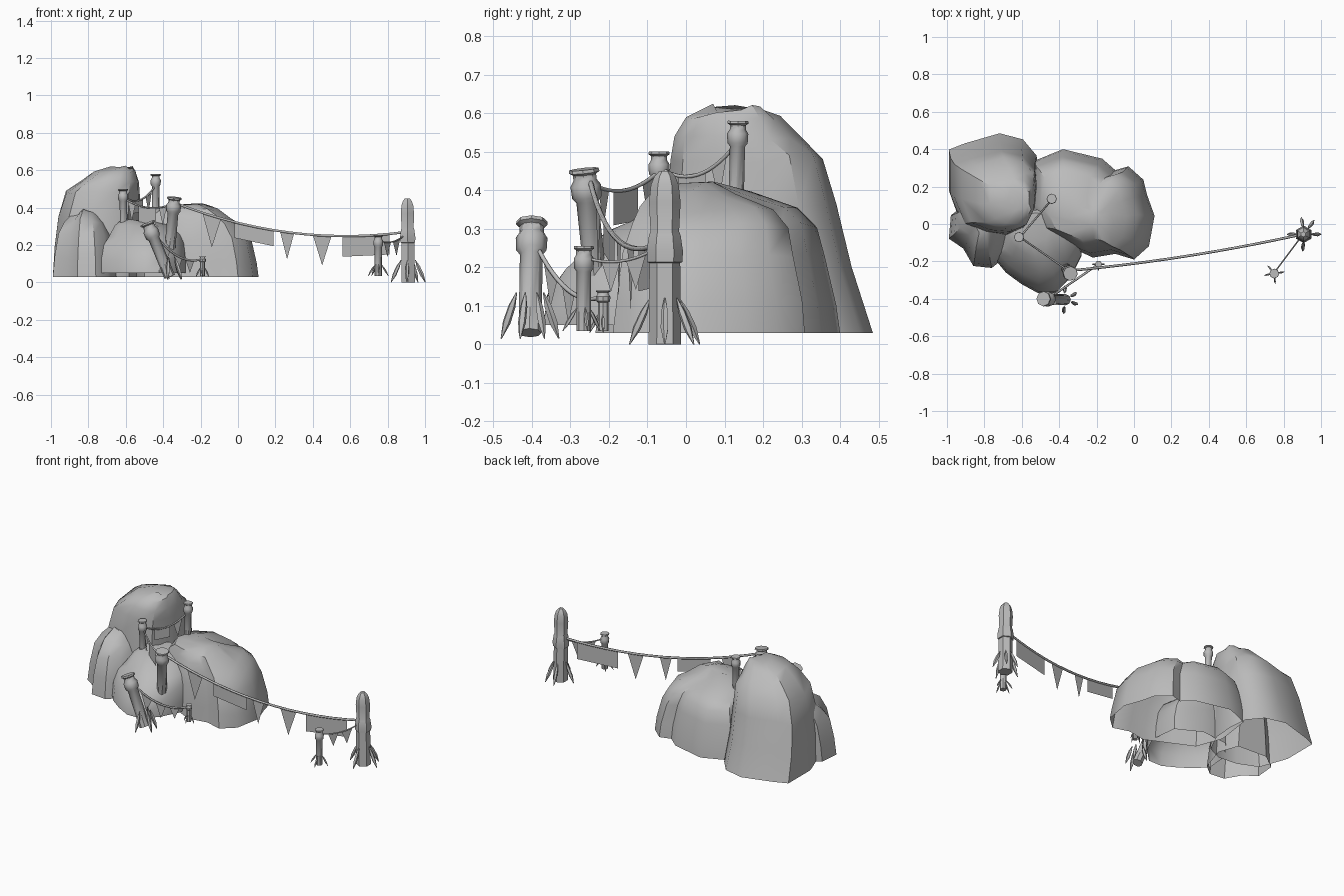
import bpy, bmesh, math, random
from mathutils import Vector

cube = bpy.data.objects.get("Cube")
if cube:
    bpy.data.objects.remove(cube, do_unlink=True)
random.seed(4)

# One plain grey for everything
GREY = (0.5, 0.5, 0.5, 1.0)
stone_grey = bpy.data.materials.new("stone_grey")
stone_grey.use_nodes = True
stone_grey.diffuse_color = GREY
stone_grey.node_tree.nodes["Principled BSDF"].inputs["Base Color"].default_value = GREY


def finish(name, bm, angle=None):
    """Turn a bmesh into a named object, smooth below the given angle."""
    mesh = bpy.data.meshes.new(name)
    bm.to_mesh(mesh)
    bm.free()
    mesh.materials.append(stone_grey)
    obj = bpy.data.objects.new(name, mesh)
    bpy.context.collection.objects.link(obj)
    if angle:
        bpy.ops.object.select_all(action='DESELECT')
        obj.select_set(True)
        bpy.context.view_layer.objects.active = obj
        bpy.ops.object.shade_smooth_by_angle(angle=math.radians(angle))
    return obj


def skin(bm, rings):
    """Join successive rings of vertices with quads."""
    for low, high in zip(rings, rings[1:]):
        n = len(low)
        for i in range(n):
            j = (i + 1) % n
            bm.faces.new((low[i], low[j], high[j], high[i]))


def rock(name, outline, tiers, rough=0.012):
    """Open-bottomed boulder: an outline fitted to a box at each height."""
    xs, ys = zip(*outline)
    width, depth = max(xs) - min(xs), max(ys) - min(ys)
    bm = bmesh.new()
    rings = []
    for level, (z, x0, x1, y0, y1) in enumerate(tiers):
        ring = []
        for x, y in outline:
            px = x0 + (x - min(xs)) / width * (x1 - x0)
            py = y0 + (y - min(ys)) / depth * (y1 - y0)
            lift = random.uniform(-rough, rough) if level else 0
            ring.append(bm.verts.new((px, py, z + lift)))
        rings.append(ring)
    skin(bm, rings)
    bm.faces.new(rings[-1])
    finish(name, bm, 38)


def lathe(name, start, end, profile, sides=6, angle=40):
    """Turned solid running from start to end; profile holds (fraction, radius)."""
    start, end = Vector(start), Vector(end)
    axis = end - start
    turn = axis.to_track_quat('Z', 'Y')
    bm = bmesh.new()
    rings = []
    for t, r in profile:
        ring = []
        for i in range(sides):
            a = math.tau * i / sides
            offset = turn @ Vector((r * math.cos(a), r * math.sin(a), 0))
            ring.append(bm.verts.new(start + axis * t + offset))
        rings.append(ring)
    skin(bm, rings)
    bm.faces.new(rings[0][::-1])
    bm.faces.new(rings[-1])
    finish(name, bm, angle)


def root_spikes(name, foot, inner, outer, height, angles):
    """Leaf-shaped spikes leaning against the foot of a post."""
    foot = Vector(foot)
    for i, deg in enumerate(angles):
        a = math.radians(deg)
        out = Vector((math.cos(a), math.sin(a), 0))
        r = height * 0.09
        lathe(f"{name}_spike_{i + 1}", foot + out * outer,
              foot + out * inner + Vector((0, 0, height)),
              [(0, r * 0.15), (0.35, r), (0.7, r * 0.9), (1, r * 0.15)], 5)


def post(name, foot, head, r):
    """Turned post with a ring near the head and a flared cap."""
    shape = [(0, 0.9), (0.7, 0.9), (0.74, 1.2), (0.85, 1.25), (0.9, 0.95), (0.95, 0.95), (0.97, 1.25), (1, 1.2)]
    lathe(name, foot, head, [(t, s * r) for t, s in shape], 8)


def rope(name, start, end, sag, flags=(), bow=0.0, r=0.006):
    """Hanging rope; flags hold (from, to, drop, kind)."""
    start, end = Vector(start), Vector(end)

    def at(t):
        return start.lerp(end, t) - 4 * t * (1 - t) * Vector((0, bow, sag))

    curve = bpy.data.curves.new(name, 'CURVE')
    curve.dimensions = '3D'
    curve.bevel_depth = r
    curve.bevel_resolution = 1
    steps = 14
    line = curve.splines.new('POLY')
    line.points.add(steps)
    for i, p in enumerate(line.points):
        p.co = (*at(i / steps), 1)
    curve.materials.append(stone_grey)
    obj = bpy.data.objects.new(name, curve)
    bpy.context.collection.objects.link(obj)
    bpy.ops.object.select_all(action='DESELECT')
    obj.select_set(True)
    bpy.context.view_layer.objects.active = obj
    bpy.ops.object.convert(target='MESH')

    for i, (t0, t1, drop, kind) in enumerate(flags):
        down = Vector((0, 0, drop))
        a, b = at(t0), at(t1)
        low = [b - down, a - down] if kind == "banner" else [(a + b) / 2 - down]
        bm = bmesh.new()
        bm.faces.new([bm.verts.new(p) for p in [a, b] + low])
        finish(f"{name}_{kind}_{i + 1}", bm)


# Boulders
rock("tall_boulder",
     [(-.98, .4), (-.98, .2), (-.92, .04), (-.8, -.01), (-.68, -.02), (-.59, .02), (-.53, .14),
      (-.52, .26), (-.53, .37), (-.6, .45), (-.72, .48), (-.9, .43)],
     [(.03, -.99, -.51, -.06, .485), (.2, -.98, -.52, -.06, .43), (.36, -.96, -.52, -.05, .39),
      (.48, -.92, -.525, -.04, .355), (.54, -.83, -.53, -.03, .29), (.59, -.77, -.545, .0, .245),
      (.615, -.68, -.56, .07, .2)])
rock("left_boulder",
     [(-.97, .04), (-.98, -.08), (-.91, -.13), (-.86, -.22), (-.77, -.23), (-.71, -.18),
      (-.66, -.02), (-.7, .1), (-.88, .11)],
     [(.03, -.99, -.64, -.235, .12), (.14, -.98, -.65, -.22, .12), (.25, -.96, -.67, -.19, .12),
      (.33, -.93, -.7, -.13, .12), (.38, -.88, -.74, -.05, .1)])
rock("front_boulder",
     [(-.73, -.2), (-.68, -.26), (-.6, -.32), (-.51, -.37), (-.42, -.37), (-.34, -.29),
      (-.28, -.17), (-.3, .0), (-.45, .08), (-.63, .06), (-.72, -.06)],
     [(.05, -.735, -.28, -.37, .08), (.13, -.73, -.28, -.36, .08), (.2, -.72, -.29, -.31, .08),
      (.25, -.69, -.31, -.26, .08), (.3, -.66, -.38, -.19, .08), (.33, -.62, -.45, -.11, .06)])
rock("main_hill",
     [(-.53, .34), (-.56, .12), (-.5, -.04), (-.37, -.1), (-.22, -.17), (-.1, -.15), (.0, -.18),
      (.08, -.11), (.11, .05), (.07, .16), (.05, .24), (-.03, .31), (-.1, .29), (-.17, .35), (-.38, .4)],
     [(.03, -.56, .11, -.19, .4), (.11, -.56, .1, -.18, .39), (.23, -.55, .07, -.165, .36),
      (.31, -.53, .02, -.14, .34), (.35, -.5, -.04, -.12, .29), (.39, -.45, -.11, -.09, .17),
      (.415, -.34, -.17, -.02, .09)], 0.008)

# Tall far post: hexagonal shaft, collar and rounded head
FAR = (.91, -.055, 0)
lathe("far_post", FAR, (.905, -.055, .45),
      [(0, .042), (.47, .04), (.475, .046), (.54, .047), (.63, .041), (.65, .037), (.82, .041),
       (.92, .036), (.97, .027), (1, .014)], 6, 35)
root_spikes("far_post", FAR, .038, .092, .12, (0, 55, 100, 180, 265))

# Smaller posts
post("near_post", (.75, -.265, .035), (.75, -.265, .255), .021)
root_spikes("near_post", (.75, -.265, .035), .018, .055, .06, (10, 130, 190, 275))
post("hill_post", (-.44, .13, .36), (-.44, .135, .58), .022)
post("ledge_post", (-.61, -.07, .28), (-.615, -.07, .5), .022)
post("middle_post", (-.365, -.235, .17), (-.34, -.265, .455), .032)
post("leaning_post", (-.365, -.405, .03), (-.485, -.4, .32), .033)
root_spikes("leaning_post", (-.37, -.405, .015), .035, .075, .12, (-95, -20, 30, 90))
post("low_post", (-.19, -.215, .035), (-.19, -.215, .14), .015)
root_spikes("low_post", (-.19, -.215, .03), .012, .035, .05, (0, 180, 270))

# Ropes with pennants and banners
rope("long_rope", (-.35, -.25, .43), (.9, -.055, .27), .083,
     [(.128, .208, .17, "pennant"), (.264, .432, .085, "banner"), (.46, .52, .145, "pennant"),
      (.6, .68, .16, "pennant"), (.728, .928, .11, "banner")], .02, .007)
rope("short_rope", (.9, -.06, .26), (.75, -.26, .225), .025,
     [(.22, .48, .085, "pennant"), (.55, .8, .08, "pennant")], 0, .004)
rope("upper_rope", (-.44, .13, .52), (-.61, -.07, .46), .05,
     [(.12, .32, .1, "pennant"), (.4, .75, .07, "banner")], 0, .005)
rope("ledge_rope", (-.61, -.07, .45), (-.35, -.25, .42), .035,
     [(.08, .24, .1, "pennant"), (.3, .66, .09, "banner"), (.72, .88, .1, "pennant")], 0, .005)
rope("low_rope", (-.46, -.4, .28), (-.19, -.215, .125), .06,
     [(.16, .36, .1, "pennant"), (.42, .6, .09, "pennant"), (.66, .84, .07, "pennant")], 0, .006)
